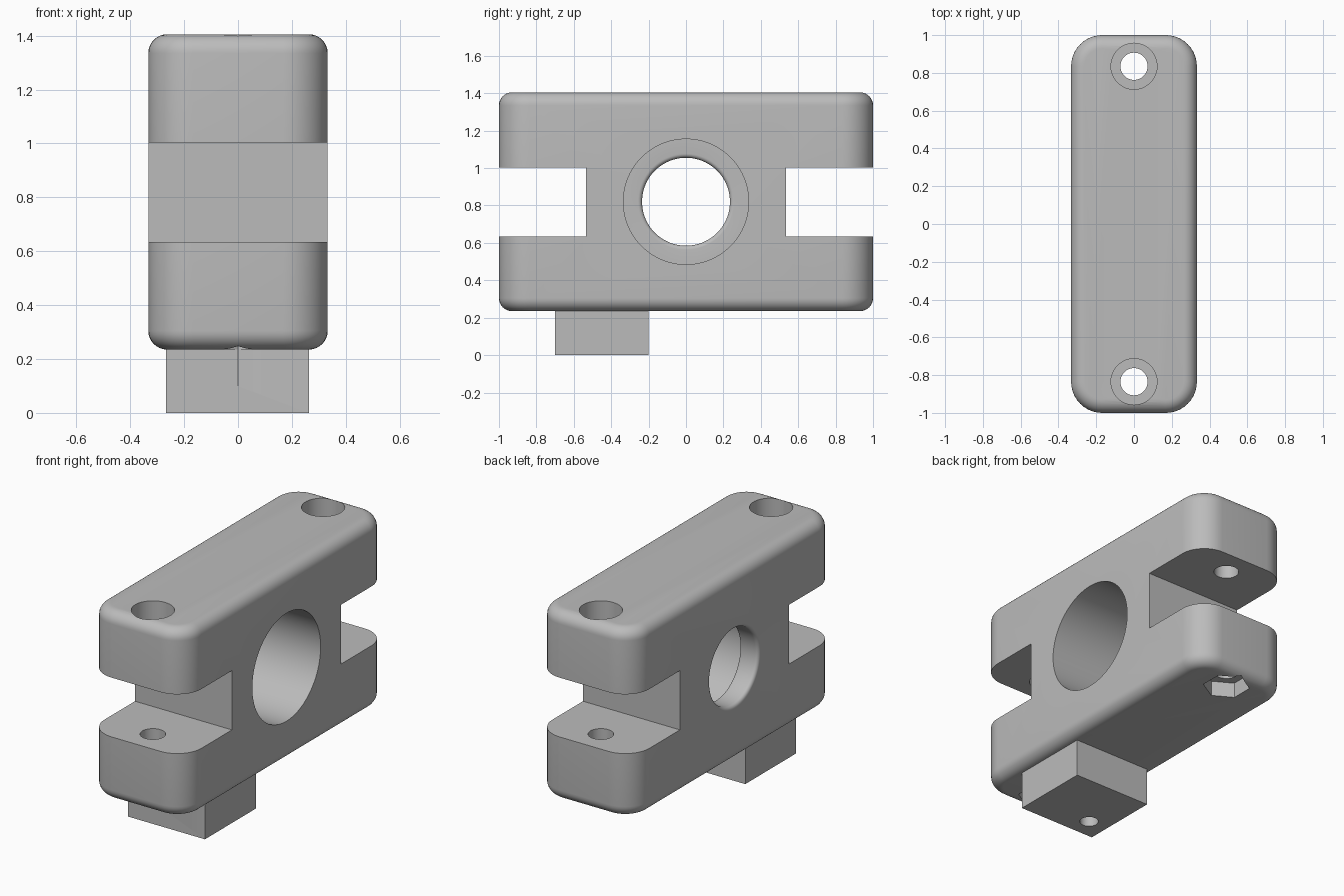
import bpy, bmesh, math
from mathutils import Matrix, Vector

default = bpy.data.objects.get("Cube")
if default:
    bpy.data.objects.remove(default, do_unlink=True)

grey = bpy.data.materials.new("plain grey")
grey.use_nodes = True
grey.diffuse_color = (0.5, 0.5, 0.5, 1)
grey.node_tree.nodes["Principled BSDF"].inputs["Base Color"].default_value = (0.5, 0.5, 0.5, 1)


def finish(bm, name):
    bmesh.ops.recalc_face_normals(bm, faces=bm.faces)
    mesh = bpy.data.meshes.new(name)
    bm.to_mesh(mesh)
    bm.free()
    mesh.materials.append(grey)
    obj = bpy.data.objects.new(name, mesh)
    bpy.context.collection.objects.link(obj)
    return obj


def box_mesh(low, high):
    low, high = Vector(low), Vector(high)
    bm = bmesh.new()
    place = Matrix.Translation((low + high) / 2) @ Matrix.Diagonal((*(high - low), 1))
    bmesh.ops.create_cube(bm, size=1, matrix=place)
    return bm


def box(name, low, high):
    return finish(box_mesh(low, high), name)


def lathe(name, profile, matrix, sides=64):
    """Closed solid from (position along axis, radius) pairs, axis on local z."""
    bm = bmesh.new()
    rings = []
    for z, r in profile:
        angles = [math.tau * i / sides for i in range(sides)]
        rings.append([bm.verts.new(matrix @ Vector((r * math.cos(a), r * math.sin(a), z)))
                      for a in angles])
    for a, b in zip(rings, rings[1:]):
        for i in range(sides):
            j = (i + 1) % sides
            bm.faces.new((a[i], a[j], b[j], b[i]))
    bm.faces.new(rings[0])
    bm.faces.new(rings[-1])
    return finish(bm, name)


def combine(target, tool, operation='DIFFERENCE'):
    mod = target.modifiers.new(tool.name, 'BOOLEAN')
    mod.operation, mod.solver, mod.object = operation, 'EXACT', tool
    bpy.context.view_layer.objects.active = target
    bpy.ops.object.modifier_apply(modifier=mod.name)
    bpy.data.objects.remove(tool, do_unlink=True)


HALF_W, BOTTOM, TOP = 0.333, 0.235, 1.405

# Body: block with wide vertical corners and softer top and bottom rims
bm = box_mesh((-HALF_W, -1, BOTTOM), (HALF_W, 1, TOP))
upright = [e for e in bm.edges if abs(e.verts[0].co.z - e.verts[1].co.z) > 0.5]
bmesh.ops.bevel(bm, geom=upright, offset=0.165, segments=10, profile=0.5, affect='EDGES')
rims = [e for e in bm.edges if abs(e.verts[0].co.z - e.verts[1].co.z) < 1e-4]
bmesh.ops.bevel(bm, geom=rims, offset=0.07, segments=8, profile=0.5, affect='EDGES')
body = finish(bm, "clamp_body")

# Foot block under the body
combine(body, box("foot_block", (-0.267, -0.7, 0), (0.263, -0.2, 0.3)), 'UNION')

# Main bore: wide seat open to +x, narrow lip with rounded edges at -x
THROAT, ROUND, STEP = 0.235, 0.022, -0.2
curve = [(ROUND * (1 - math.cos(t)), ROUND * (1 - math.sin(t)))
         for t in (math.pi / 2 * i / 6 for i in range(7))]
profile = [(-0.4, THROAT + ROUND)]
profile += [(-HALF_W + d, THROAT + r) for d, r in curve]
profile += [(STEP - d, THROAT + r) for d, r in reversed(curve)]
profile += [(STEP, 0.335), (0.4, 0.335)]
along_x = Matrix.Translation((0, 0, 0.82)) @ Matrix.Rotation(math.pi / 2, 4, 'Y')
combine(body, lathe("bore", profile, along_x, 96))

# Each end: open slot, stepped screw hole and hexagonal nut pocket
for side in (-1, 1):
    ends = sorted((side * 0.535, side * 1.2))
    combine(body, box("slot", (-0.5, ends[0], 0.635), (0.5, ends[1], 1.003)))
    upright_axis = Matrix.Translation((0, side * 0.835, 0))
    screw = [(0.1, 0.072), (1.2, 0.072), (1.2, 0.122), (1.5, 0.122)]
    combine(body, lathe("screw_hole", screw, upright_axis, 48))
    turned = upright_axis @ Matrix.Rotation(math.pi / 6, 4, 'Z')
    combine(body, lathe("nut_pocket", [(0.1, 0.136), (0.33, 0.136)], turned, 6))

# Small blind hole in the foot
foot_axis = Matrix.Translation((-0.137, -0.57, 0))
combine(body, lathe("foot_hole", [(-0.1, 0.054), (0.2, 0.054)], foot_axis, 32))

bpy.ops.object.select_all(action='DESELECT')
body.select_set(True)
bpy.context.view_layer.objects.active = body
bpy.ops.object.shade_smooth_by_angle(angle=math.radians(30))
